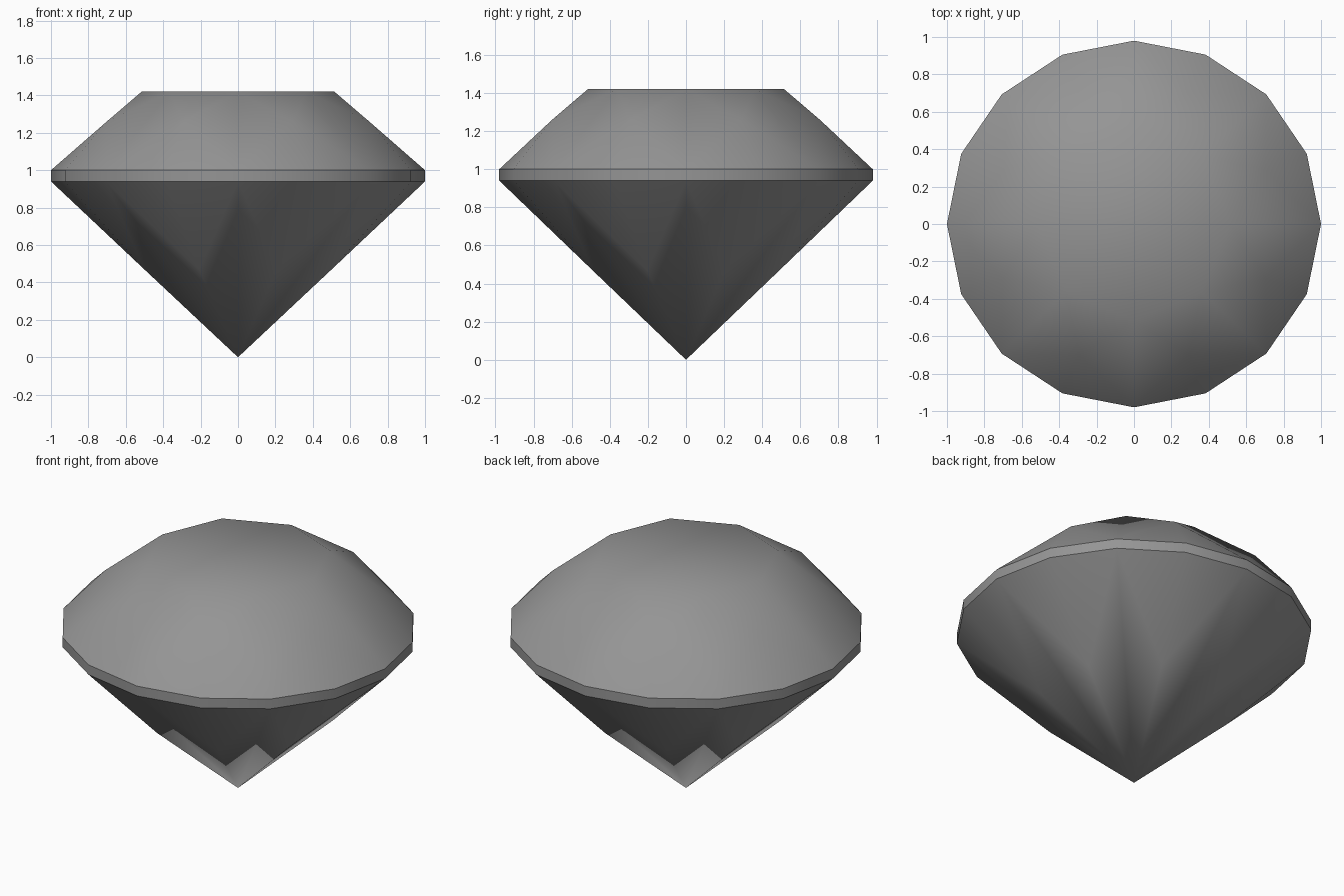
import bpy, bmesh
from math import cos, sin, radians

cube = bpy.data.objects.get("Cube")
if cube:
    bpy.data.objects.remove(cube, do_unlink=True)

# One plain grey material
mat = bpy.data.materials.new("grey_crystal")
grey = (0.3, 0.3, 0.3, 1)
mat.use_nodes = True
mat.diffuse_color = grey
mat.node_tree.nodes["Principled BSDF"].inputs["Base Color"].default_value = grey

bm = bmesh.new()


def ring(count, radius, z, start=0.0, depth=1.0):
    """Ring of vertices, with its y extent scaled by depth."""
    step = 360 / count
    angles = [radians(start + step * i) for i in range(count)]
    return [bm.verts.new((radius * cos(a), radius * sin(a) * depth, z)) for a in angles]


table = ring(8, 0.515, 1.42)
crown = ring(8, 0.76, 1.26, 22.5)
girdle_top = ring(16, 1.0, 1.0, depth=0.98)
girdle_low = ring(16, 1.0, 0.94, depth=0.98)
pavilion = ring(8, 0.54, 0.468, 22.5, 0.98)
culet = bm.verts.new((0, 0, 0))

# Flat table on top
bm.faces.new(table)
for i in range(8):
    j, p, g = (i + 1) % 8, i - 1, 2 * i
    h, k = g + 1, (g + 2) % 16
    # Crown: star, kite and two girdle facets
    bm.faces.new((table[i], crown[i], table[j]))
    bm.faces.new((table[i], crown[p], girdle_top[g], crown[i]))
    bm.faces.new((crown[i], girdle_top[g], girdle_top[h]))
    bm.faces.new((crown[i], girdle_top[h], girdle_top[k]))
    # Girdle band
    for a, b in ((g, h), (h, k)):
        bm.faces.new((girdle_top[a], girdle_low[a], girdle_low[b], girdle_top[b]))
        bm.faces.new((girdle_low[a], pavilion[i], girdle_low[b]))
    # Pavilion main kite
    bm.faces.new((girdle_low[g], pavilion[p], culet, pavilion[i]))

bmesh.ops.recalc_face_normals(bm, faces=bm.faces)
mesh = bpy.data.meshes.new("cut_gem")
bm.to_mesh(mesh)
bm.free()
mesh.materials.append(mat)

gem = bpy.data.objects.new("cut_gem", mesh)
bpy.context.collection.objects.link(gem)
bpy.ops.object.select_all(action="DESELECT")
gem.select_set(True)
bpy.context.view_layer.objects.active = gem
bpy.ops.object.shade_smooth_by_angle(angle=radians(35))
